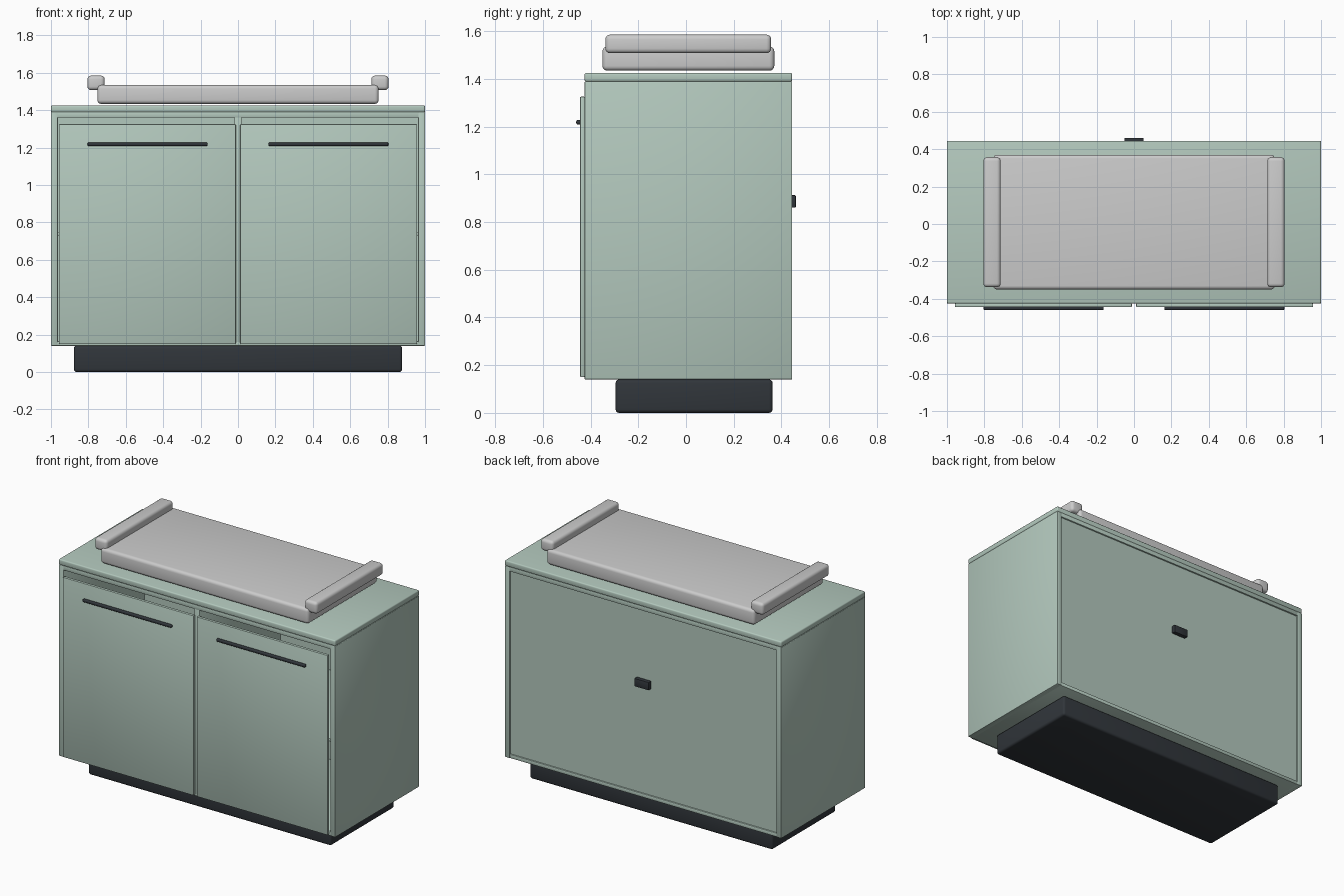
import bpy

if "Cube" in bpy.data.objects:
    bpy.data.objects.remove(bpy.data.objects["Cube"])


def material(name, rgb):
    m = bpy.data.materials.new(name)
    m.diffuse_color = (*rgb, 1)
    m.use_nodes = True
    m.node_tree.nodes["Principled BSDF"].inputs["Base Color"].default_value = m.diffuse_color
    return m


GREEN = material("sage_paint", (0.45, 0.58, 0.51))
DARK = material("dark_metal", (0.03, 0.036, 0.043))


def box(name, x, y, z, mat=None, bevel=0.004, segments=2):
    """Bevelled box from (min, max) ranges."""
    bpy.ops.mesh.primitive_cube_add(
        size=1, location=[(r[0] + r[1]) / 2 for r in (x, y, z)])
    ob = bpy.context.object
    ob.name = name
    ob.scale = [r[1] - r[0] for r in (x, y, z)]
    bpy.ops.object.transform_apply(location=False, rotation=False, scale=True)
    if bevel:
        mod = ob.modifiers.new("bevel", 'BEVEL')
        mod.width = bevel
        mod.segments = segments
        bpy.ops.object.modifier_apply(modifier=mod.name)
        bpy.ops.object.shade_smooth_by_angle(angle=0.6)
    if mat:
        ob.data.materials.append(mat)
    return ob


# Base and carcass
box("plinth", (-0.878, 0.878), (-0.295, 0.363), (0, 0.14), DARK, 0.015, 3)
box("top_slab", (-1, 1), (-0.425, 0.445), (1.388, 1.425), GREEN, 0.008, 3)
box("top_panel", (-0.998, 0.998), (-0.424, 0.444), (1.36, 1.39), GREEN, 0.003)
box("floor_panel", (-0.97, 0.97), (-0.423, 0.443), (0.14, 0.165), GREEN)
box("back_panel", (-0.97, 0.97), (0.41, 0.434), (0.15, 1.37), GREEN, 0)
box("centre_divider", (-0.02, 0.02), (-0.423, 0.42), (0.15, 1.37), GREEN)
box("shelf", (-0.97, 0.97), (-0.38, 0.42), (0.73, 0.75), GREEN)
box("back_latch", (-0.052, 0.052), (0.43, 0.46), (0.86, 0.912), DARK, 0.003)

# Mirrored pairs: sides, doors, handles and tray arms
for s, side in ((-1, "left"), (1, "right")):
    def span(a, b):
        return tuple(sorted((s * a, s * b)))
    box(side + "_side_panel", span(0.963, 1), (-0.425, 0.445), (0.14, 1.388), GREEN)
    box(side + "_door", span(0.012, 0.957), (-0.444, -0.424), (0.15, 1.325), GREEN)
    box(side + "_handle", span(0.162, 0.804), (-0.46, -0.438), (1.209, 1.227), DARK, 0.006, 3)
    box(side + "_tray_arm", span(0.713, 0.805), (-0.338, 0.357), (1.507, 1.585), None, 0.02, 4)

# Tray on top
box("tray", (-0.752, 0.752), (-0.35, 0.37), (1.434, 1.535), None, 0.02, 4)
